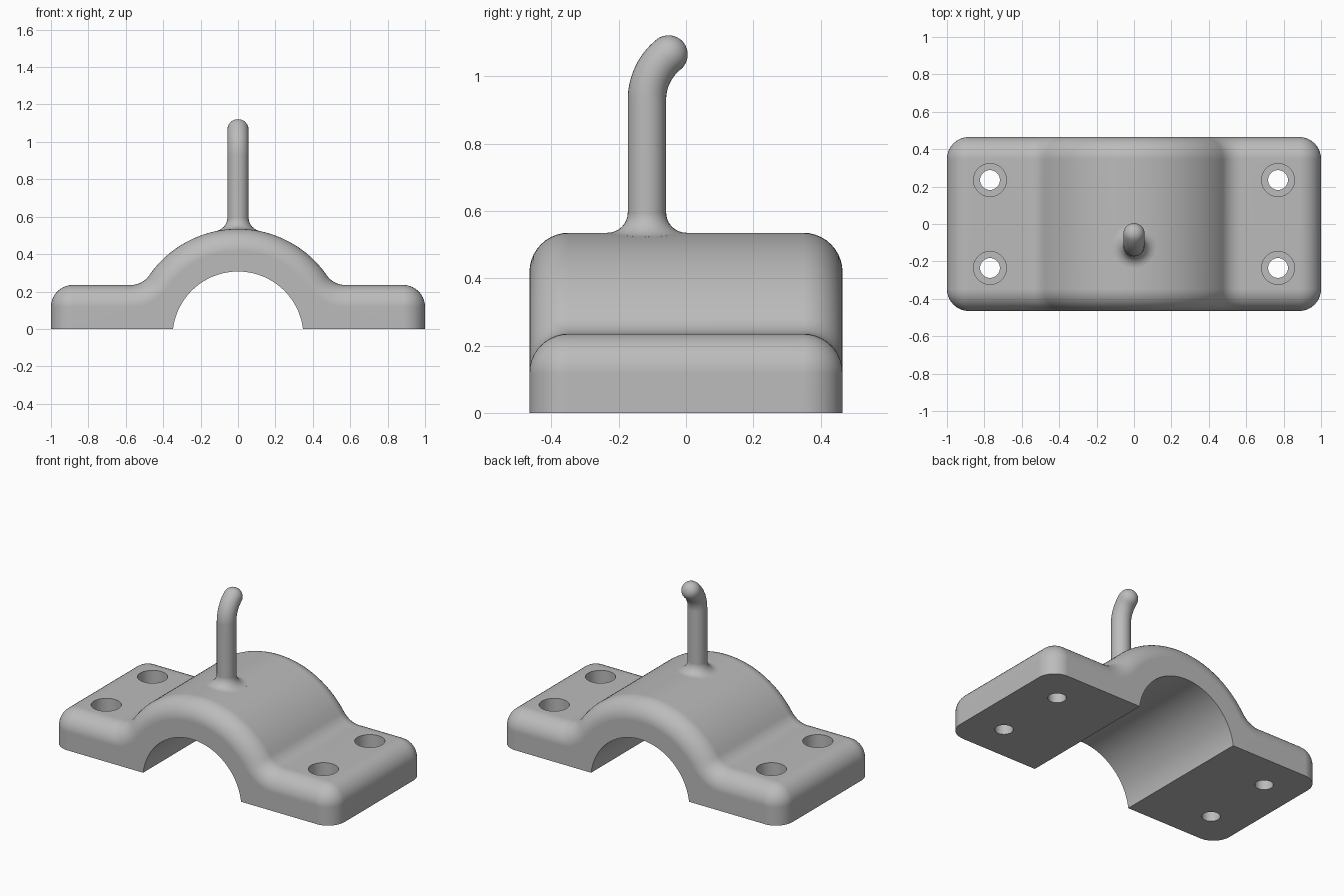
import bpy, bmesh
from math import sin, cos, pi, radians, sqrt, atan2
from mathutils import Vector

cube = bpy.data.objects.get("Cube")
if cube:
    bpy.data.objects.remove(cube)

grey = bpy.data.materials.new("cast grey")
grey.use_nodes = True
colour = (0.5, 0.5, 0.5, 1)
grey.diffuse_color = colour
grey.node_tree.nodes["Principled BSDF"].inputs["Base Color"].default_value = colour

ROUND = 0.117          # edge rounding and inner fillet
HALF_Y = 0.465
FLANGE = 0.235         # flange height
AXIS_Z = -0.043        # shared centre of both arches
OUTER, INNER = 0.578, 0.35


def loft(name, rings):
    """Skin closed rings of equal length and cap both ends."""
    bm = bmesh.new()
    loops = [[bm.verts.new(p) for p in ring] for ring in rings]
    n = len(loops[0])
    for a, b in zip(loops, loops[1:]):
        for i in range(n):
            j = (i + 1) % n
            bm.faces.new((a[i], a[j], b[j], b[i]))
    bm.faces.new(loops[0][::-1])
    bm.faces.new(loops[-1])
    bmesh.ops.remove_doubles(bm, verts=bm.verts, dist=0.0002)
    bmesh.ops.recalc_face_normals(bm, faces=bm.faces)
    mesh = bpy.data.meshes.new(name)
    bm.to_mesh(mesh)
    bm.free()
    mesh.materials.append(grey)
    obj = bpy.data.objects.new(name, mesh)
    bpy.context.collection.objects.link(obj)
    return obj


def finish(obj):
    bpy.ops.object.select_all(action='DESELECT')
    obj.select_set(True)
    bpy.context.view_layer.objects.active = obj
    bpy.ops.object.shade_smooth_by_angle(angle=radians(30))
    mod = obj.modifiers.new("even shading", 'WEIGHTED_NORMAL')
    mod.keep_sharp = True


def arc(cx, cz, r, start, end, n):
    return [(cx + r * cos(start + (end - start) * i / n),
             cz + r * sin(start + (end - start) * i / n)) for i in range(n + 1)]


# Clamp body: section shrinks towards each end to round the edges
fillet_z = FLANGE + ROUND
fillet_x = sqrt((OUTER + ROUND) ** 2 - (fillet_z - AXIS_Z) ** 2)
slope = atan2(fillet_z - AXIS_Z, fillet_x)
foot = atan2(-AXIS_Z, sqrt(INNER ** 2 - AXIS_Z ** 2))


def section(y, inset):
    half = [(1 - inset, 0)]
    half += arc(1 - ROUND, FLANGE - ROUND, ROUND - inset, 0, pi / 2, 10)
    half += arc(fillet_x, fillet_z, ROUND + inset, -pi / 2, slope - pi, 10)
    half += arc(0, AXIS_Z, OUTER - inset, slope, pi / 2, 24)[1:]
    outline = half + [(-x, z) for x, z in half[-2::-1]]
    outline += arc(0, AXIS_Z, INNER, pi - foot, foot, 48)
    return [(x, y, z) for x, z in outline]


steps = [pi / 2 * i / 10 for i in range(11)]
ends = [(HALF_Y - ROUND + ROUND * cos(a), ROUND * (1 - sin(a))) for a in steps]
rings = [section(-y, e) for y, e in ends] + [section(y, e) for y, e in ends[::-1]]
clamp = loft("clamp_body", rings)


# Counterbored screw holes
def circle(x, y, z, r, n=40):
    return [(x + r * cos(2 * pi * i / n), y + r * sin(2 * pi * i / n), z) for i in range(n)]


for sx in (-1, 1):
    for sy in (-1, 1):
        x, y = 0.77 * sx, 0.235 * sy
        step = FLANGE / 2
        cutter = loft("screw_hole_cutter", [circle(x, y, -0.1, 0.053), circle(x, y, step, 0.053),
                                            circle(x, y, step, 0.088), circle(x, y, 0.4, 0.088)])
        cutter.hide_render = True
        cutter.hide_set(True)
        cut = clamp.modifiers.new("screw hole", 'BOOLEAN')
        cut.operation = 'DIFFERENCE'
        cut.solver = 'EXACT'
        cut.object = cutter

# Apply the cuts, then drop the cutters
bpy.context.view_layer.update()
cut_mesh = bpy.data.meshes.new_from_object(clamp.evaluated_get(bpy.context.evaluated_depsgraph_get()))
clamp.modifiers.clear()
clamp.data = cut_mesh
for obj in [o for o in bpy.data.objects if o.name.startswith("screw_hole_cutter")]:
    bpy.data.objects.remove(obj)
finish(clamp)

# Hooked pin: flared foot, straight shaft, bend and round tip
PIN_Y, PIN_R, FLARE = -0.116, 0.057, 0.06
BEND_Z, BEND_R, BEND = 0.93, 0.173, radians(51)
SIDES = 32


def pin_ring(y, z, tilt, r):
    pts = []
    for i in range(SIDES):
        a = 2 * pi * i / SIDES
        side = r * sin(a)
        pts.append(Vector((r * cos(a), y + side * cos(tilt), z - side * sin(tilt))))
    return pts


pin = []
for i in range(9):
    a = pi / 2 * i / 8
    ring = pin_ring(PIN_Y, FLARE * (1 - cos(a)), 0, PIN_R + FLARE * (1 - sin(a)))
    for p in ring:      # the foot follows the curve of the arch
        p.z += AXIS_Z + sqrt(OUTER ** 2 - p.x ** 2)
    pin.append(ring)
pin.insert(0, [p - Vector((0, 0, 0.03)) for p in pin[0]])
for i in range(17):
    a = BEND * i / 16
    pin.append(pin_ring(PIN_Y + BEND_R * (1 - cos(a)), BEND_Z + BEND_R * sin(a), a, PIN_R))
tip_y, tip_z = PIN_Y + BEND_R * (1 - cos(BEND)), BEND_Z + BEND_R * sin(BEND)
for i in range(1, 9):
    a = radians(88) * i / 8
    out = PIN_R * sin(a)
    pin.append(pin_ring(tip_y + out * sin(BEND), tip_z + out * cos(BEND), BEND, PIN_R * cos(a)))
finish(loft("hooked_pin", pin))
